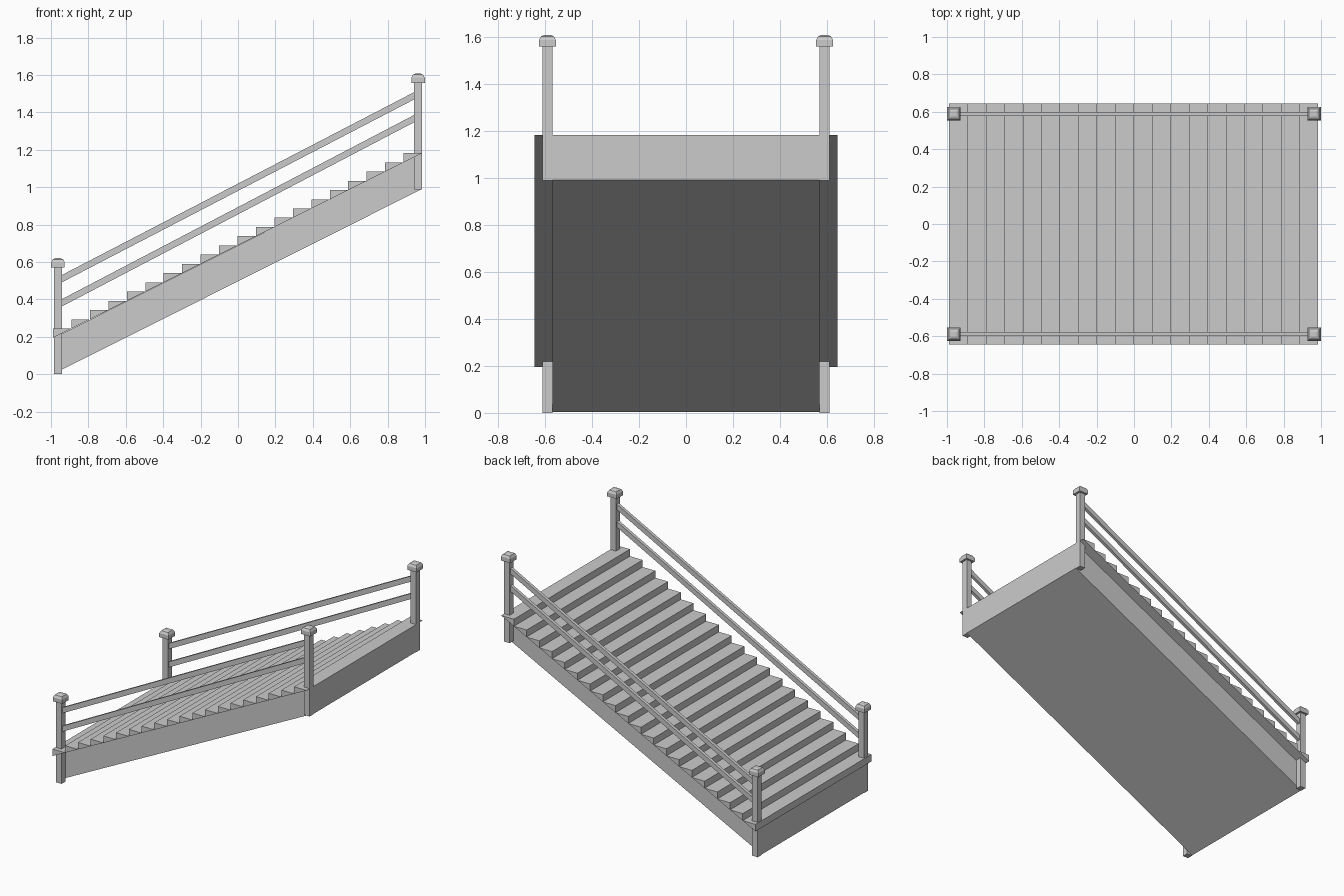
import bpy, bmesh

if "Cube" in bpy.data.objects:
    bpy.data.objects.remove(bpy.data.objects["Cube"])

STEPS = 20
X0, X1 = -0.989, 0.984          # stair ends
Z0, Z1 = 0.195, 1.182           # slope line under the treads
RISE = 0.987                    # height gained from lower to upper posts
POST_X, POST_Y, POST_R = 0.9625, 0.589, 0.0215


def finish(name, bm):
    bmesh.ops.recalc_face_normals(bm, faces=bm.faces[:])
    mesh = bpy.data.meshes.new(name)
    bm.to_mesh(mesh)
    bm.free()
    ob = bpy.data.objects.new(name, mesh)
    bpy.context.collection.objects.link(ob)
    return ob


def extrude_profile(name, profile, y, half):
    """Side profile in XZ, extruded along y about a centre."""
    bm = bmesh.new()
    face = bm.faces.new([bm.verts.new((x, y - half, z)) for x, z in profile])
    new = bmesh.ops.extrude_face_region(bm, geom=[face])["geom"]
    verts = [v for v in new if isinstance(v, bmesh.types.BMVert)]
    bmesh.ops.translate(bm, verts=verts, vec=(0, 2 * half, 0))
    return finish(name, bm)


def square_stack(name, x, y, rings):
    """Closed square column through (half width, z) rings."""
    bm = bmesh.new()
    loops = [[bm.verts.new((x + sx * r, y + sy * r, z))
              for sx, sy in ((-1, -1), (1, -1), (1, 1), (-1, 1))]
             for r, z in rings]
    for a, b in zip(loops, loops[1:]):
        for i in range(4):
            j = (i + 1) % 4
            bm.faces.new((a[i], a[j], b[j], b[i]))
    bm.faces.new(loops[0][::-1])
    bm.faces.new(loops[-1])
    return finish(name, bm)


# Sloping solid base between the posts
extrude_profile("sloped_base", [(-X1, 0.003), (X1, 0.99), (X1, Z1), (-X1, Z0)], 0, 0.567)

# Wedge-shaped treads overhanging both sides
run, rise = (X1 - X0) / STEPS, (Z1 - Z0) / STEPS
for i in range(STEPS):
    x, z = X0 + i * run, Z0 + i * rise
    extrude_profile(f"tread_{i + 1}", [(x, z), (x + run, z + rise), (x, z + rise)], 0, 0.643)

for side, y in (("front", -POST_Y), ("back", POST_Y)):
    # Posts with faceted caps
    for end, x, z in (("lower", -POST_X, 0), ("upper", POST_X, RISE)):
        square_stack(f"{side}_{end}_post", x, y, [(POST_R, z), (POST_R, z + 0.575)])
        cap = [(0.036, 0.570), (0.036, 0.598), (0.027, 0.614), (0.014, 0.620)]
        square_stack(f"{side}_{end}_post_cap", x, y, [(r, z + h) for r, h in cap])
    # Two sloping rails
    for part, za, zb in (("top", 0.510, 1.489), ("middle", 0.381, 1.367)):
        xr, t = POST_X - POST_R + 0.002, 0.0195
        extrude_profile(f"{side}_{part}_rail",
                        [(-xr, za - t), (xr, zb - t), (xr, zb + t), (-xr, za + t)], y, 0.011)
